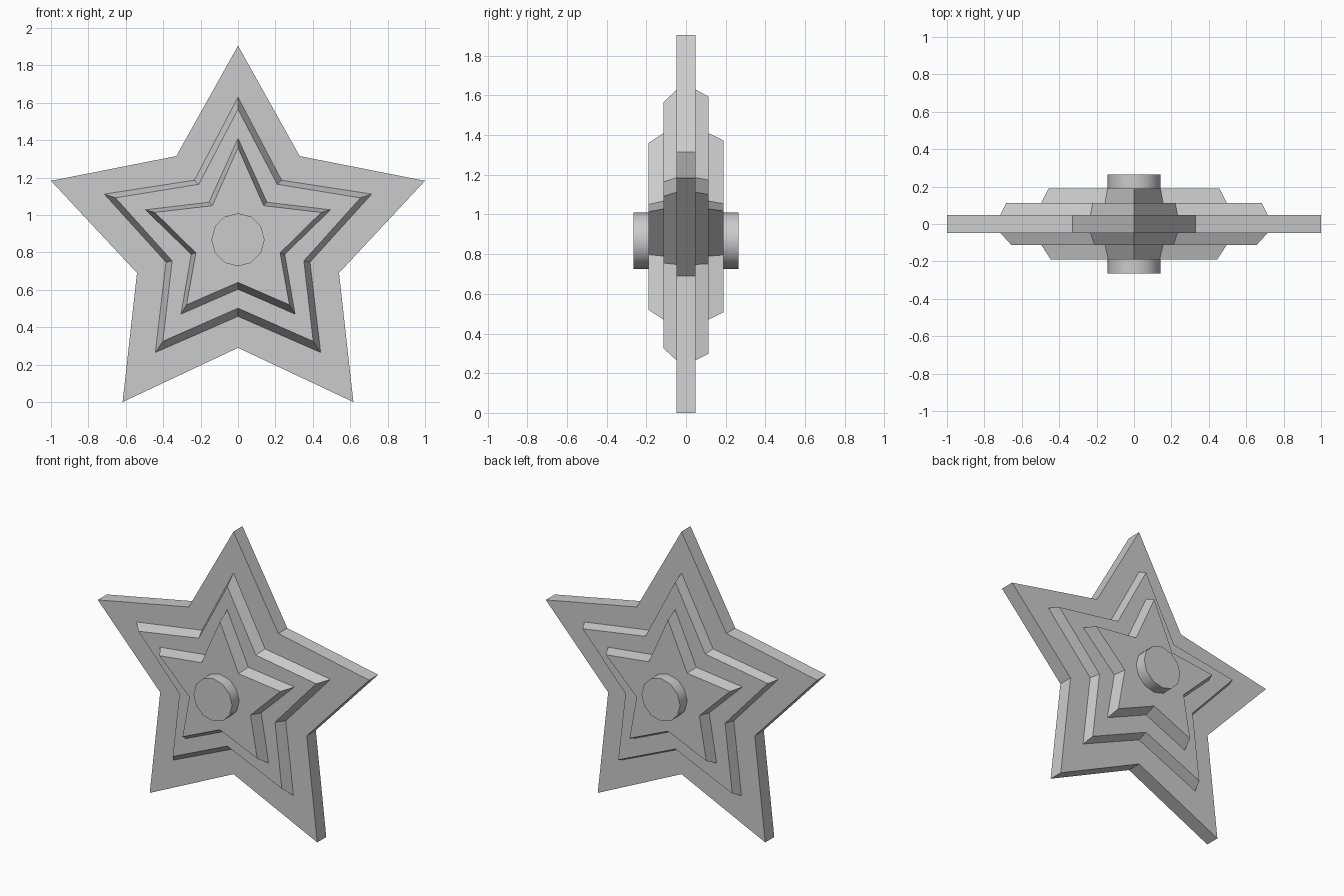
import bpy, bmesh
from math import pi, radians

if "Cube" in bpy.data.objects:
    bpy.data.objects.remove(bpy.data.objects["Cube"])

# Half outlines (x, z), from top tip down the right side to the bottom notch
PLATE = [(0, 1.905), (.33, 1.315), (1, 1.183), (.54, .69), (.617, 0), (0, .29)]
MID_BASE = [(0, 1.63), (.233, 1.186), (.715, 1.112), (.385, .748), (.442, .265), (0, .458)]
MID_FACE = [(0, 1.565), (.21, 1.164), (.655, 1.092), (.352, .755), (.402, .325), (0, .502)]
TOP_BASE = [(0, 1.41), (.155, 1.068), (.495, 1.028), (.25, .79), (.305, .47), (0, .603)]
TOP_FACE = [(0, 1.36), (.137, 1.05), (.445, 1.014), (.225, .798), (.275, .52), (0, .64)]
Y0, Y1, Y2, Y3 = .0475, .113, .19, .265


def full(half):
    return half + [(-x, z) for x, z in half[-2:0:-1]]


def blend(a, b, t):
    return [(p[0] + (q[0] - p[0]) * t, p[1] + (q[1] - p[1]) * t) for p, q in zip(a, b)]


def star(name, half_a, ya, half_b, yb):
    """Solid lofted between two star outlines at depths ya and yb."""
    bm = bmesh.new()
    ra = [bm.verts.new((x, ya, z)) for x, z in full(half_a)]
    rb = [bm.verts.new((x, yb, z)) for x, z in full(half_b)]
    n = len(ra)
    bm.faces.new(ra)
    bm.faces.new(rb)
    for i in range(n):
        j = (i + 1) % n
        bm.faces.new((ra[i], ra[j], rb[j], rb[i]))
    bmesh.ops.recalc_face_normals(bm, faces=bm.faces)
    me = bpy.data.meshes.new(name)
    bm.to_mesh(me)
    bm.free()
    bpy.context.collection.objects.link(bpy.data.objects.new(name, me))


# Base plate
star("star_plate", PLATE, -Y0, PLATE, Y0)

# Stepped, bevelled stars and hub on each side (the back bevels are steeper)
for side, s, t_mid, t_top in (("front", -1, 1, 1), ("back", 1, .55, .75)):
    star(side + "_middle_star", MID_BASE, s * Y0, blend(MID_BASE, MID_FACE, t_mid), s * Y1)
    star(side + "_small_star", TOP_BASE, s * Y1, blend(TOP_BASE, TOP_FACE, t_top), s * Y2)
    bpy.ops.mesh.primitive_cylinder_add(vertices=12, radius=.142, depth=Y3 - Y2,
                                        location=(0, s * (Y2 + Y3) / 2, .868),
                                        rotation=(pi / 2, 0, 0))
    bpy.context.object.name = side + "_hub"
    bpy.ops.object.shade_smooth_by_angle(angle=radians(35))
